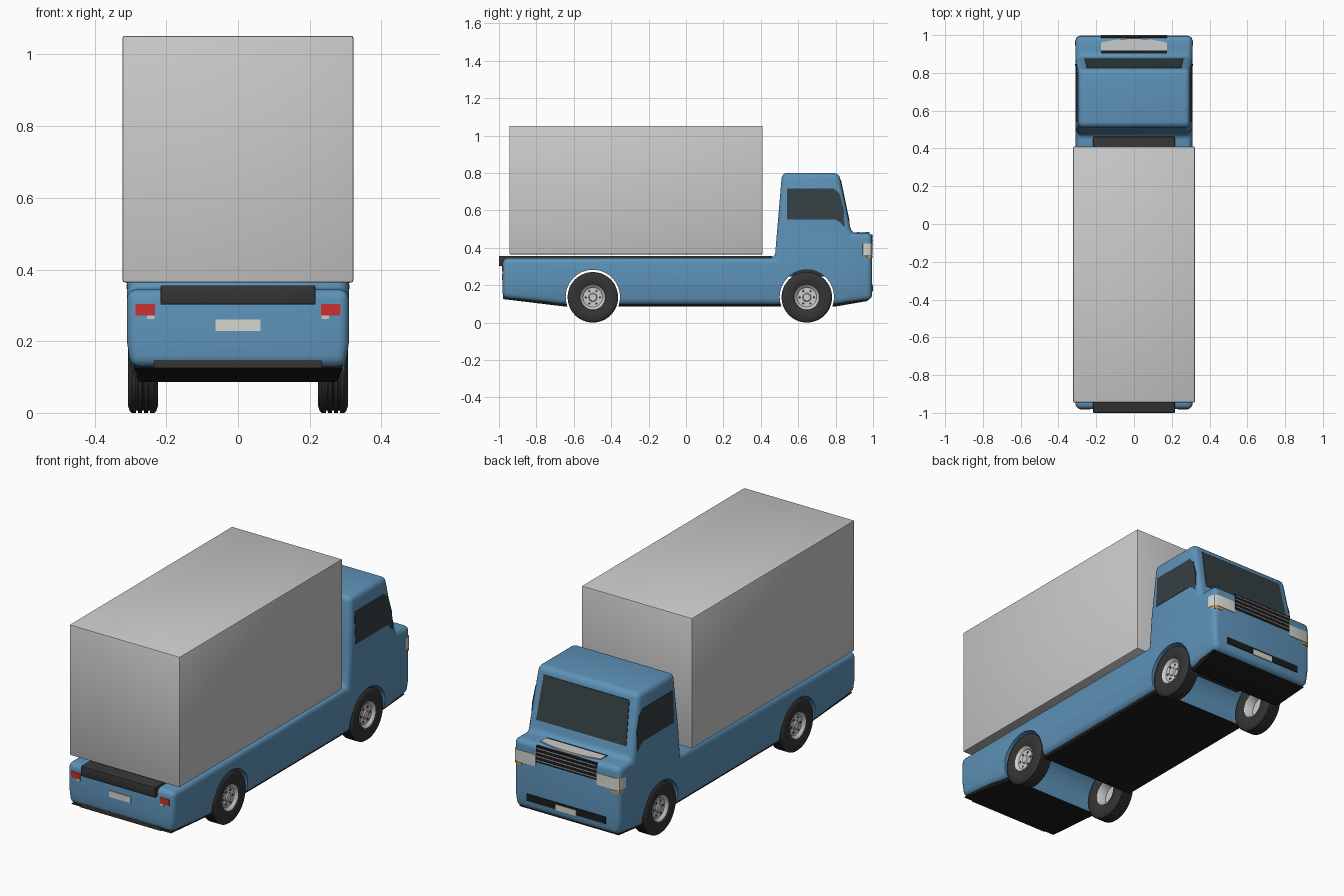
import bpy, bmesh, math
from mathutils import Vector, Matrix

if "Cube" in bpy.data.objects:
    bpy.data.objects.remove(bpy.data.objects["Cube"])

COL = {"blue": (0.11, 0.29, 0.48), "black": (0.012, 0.012, 0.012), "dark": (0.035, 0.035, 0.035),
       "glass": (0.035, 0.05, 0.055), "red": (0.6, 0.03, 0.03), "white": (0.68, 0.68, 0.64),
       "orange": (0.8, 0.35, 0.03)}
mats = {}


def finish(name, bm, col=None):
    bmesh.ops.recalc_face_normals(bm, faces=bm.faces)
    me = bpy.data.meshes.new(name)
    bm.to_mesh(me)
    bm.free()
    ob = bpy.data.objects.new(name, me)
    bpy.context.collection.objects.link(ob)
    if col:
        if col not in mats:
            mats[col] = bpy.data.materials.new(col)
            mats[col].diffuse_color = (*COL[col], 1)
        me.materials.append(mats[col])
    return ob


def prism_bm(pts, vec):
    bm = bmesh.new()
    f = bm.faces.new([bm.verts.new(p) for p in pts])
    r = bmesh.ops.extrude_face_region(bm, geom=[f], use_keep_orig=True)
    bmesh.ops.translate(bm, vec=vec, verts=[v for v in r["geom"] if isinstance(v, bmesh.types.BMVert)])
    return bm


def prism(name, pts, vec, col=None):
    return finish(name, prism_bm(pts, vec), col)


def box(name, x0, x1, y0, y1, z0, z1, col=None, bevel=0):
    bm = prism_bm([(x0, y0, z0), (x1, y0, z0), (x1, y1, z0), (x0, y1, z0)], (0, 0, z1 - z0))
    if bevel:
        bmesh.ops.bevel(bm, geom=bm.edges[:], offset=bevel, segments=2, profile=0.5, affect='EDGES')
    return finish(name, bm, col)


def lathe(name, prof, centre, s, col=None, closed=True):
    bm = bmesh.new()
    vs = [bm.verts.new((s * x, 0, r)) for x, r in prof]
    es = [bm.edges.new(p) for p in zip(vs, vs[1:] + (vs[:1] if closed else []))]
    bmesh.ops.spin(bm, geom=vs + es, cent=(0, 0, 0), axis=(1, 0, 0), angle=2 * math.pi, steps=48)
    bmesh.ops.remove_doubles(bm, verts=bm.verts[:], dist=1e-5)
    bmesh.ops.translate(bm, vec=centre, verts=bm.verts[:])
    return finish(name, bm, col)


def side_x(z):
    # half width of the body at a given height
    if z < 0.2:
        return 0.31 - 0.016 * (0.2 - z) / 0.11
    return 0.31 - 0.014 * max(0, z - 0.5) / 0.3


# body: side profile, rounded all over, then tapered
PROFILE = [(-0.98, 0.345), (-0.98, 0.13), (-0.65, 0.095), (0.80, 0.095), (0.995, 0.122), (0.995, 0.478),
           (0.885, 0.478), (0.818, 0.80), (0.513, 0.80), (0.475, 0.345)]
bm = prism_bm([(-0.31, y, z) for y, z in PROFILE], (0.62, 0, 0))
bmesh.ops.bevel(bm, geom=bm.edges[:], offset=0.028, segments=4, profile=0.5, affect='EDGES')
for h in (0.2, 0.5):
    bmesh.ops.bisect_plane(bm, geom=bm.verts[:] + bm.edges[:] + bm.faces[:],
                           plane_co=(0, 0, h), plane_no=(0, 0, 1))
for v in bm.verts:
    v.co.x *= side_x(v.co.z) / 0.31
body = finish("truck_body", bm, "blue")

# dark underside
under = prism("underside", [(-0.29, y, z) for y, z in
              [(-0.94, 0.14), (-0.972, 0.125), (-0.65, 0.086), (0.80, 0.086), (0.975, 0.116),
               (0.94, 0.14), (0.80, 0.11), (-0.65, 0.11)]], (0.58, 0, 0), "black")
bm = bmesh.new()
bm.from_mesh(under.data)
for v in bm.verts:
    if v.co.z < 0.1:
        v.co.x *= 0.94
bm.to_mesh(under.data)
bm.free()

# wheel tunnels cut through body and underside
WHEELS = {"rear": -0.498, "front": 0.646}
for tag, y in WHEELS.items():
    bm = bmesh.new()
    bmesh.ops.create_cone(bm, cap_ends=True, segments=64, radius1=0.145, radius2=0.145, depth=1,
                          matrix=Matrix.Translation((0, y, 0.137)) @ Matrix.Rotation(math.pi / 2, 4, 'Y'))
    cut = finish(tag + "_arch_cutter", bm)
    cut.hide_render = True
    for ob in (body, under):
        m = ob.modifiers.new("arch", 'BOOLEAN')
        m.operation, m.solver, m.object = 'DIFFERENCE', 'EXACT', cut
        bpy.context.view_layer.objects.active = ob
        bpy.ops.object.modifier_apply(modifier=m.name)
    bpy.data.objects.remove(cut)
box("front_arch_liner", -0.21, 0.21, 0.54, 0.752, 0.245, 0.29, "dark")

# cargo box and its dark carrier frame
box("cargo_box", -0.322, 0.322, -0.945, 0.41, 0.364, 1.052, None, 0.006)
box("carrier_frame", -0.216, 0.216, -1.0, 0.462, 0.302, 0.356, "dark", 0.004)

# wheels: ribbed tyre, dished rim, bolts
tread = []
for g in (0.017, 0, -0.017):
    tread += [(g + 0.003, 0.135), (g + 0.002, 0.128), (g - 0.002, 0.128), (g - 0.003, 0.135)]
TYRE = [(0.034, 0.064), (0.041, 0.078), (0.042, 0.115), (0.037, 0.13), (0.031, 0.135)] + tread + \
       [(-0.031, 0.135), (-0.037, 0.13), (-0.042, 0.115), (-0.041, 0.078), (-0.034, 0.064)]
RIM = [(0.032, 0), (0.032, 0.019), (0.026, 0.023), (0.026, 0.052), (0.034, 0.058), (0.039, 0.066),
       (0.034, 0.069), (-0.034, 0.069), (-0.036, 0.064), (-0.03, 0.059), (0.012, 0.054), (0.012, 0)]
for tag, y in WHEELS.items():
    for side, s in (("right", 1), ("left", -1)):
        n = f"{tag}_{side}_"
        c = Vector((s * 0.265, y, 0.135))
        lathe(n + "tyre", TYRE, c, s, "dark")
        lathe(n + "rim", RIM, c, s, None, False)
        bm = bmesh.new()
        for i in range(6):
            a = i * math.pi / 3
            p = c + Vector((s * 0.026, 0.038 * math.cos(a), 0.038 * math.sin(a)))
            bmesh.ops.create_cone(bm, cap_ends=True, segments=12, radius1=0.006, radius2=0.006, depth=0.004,
                                  matrix=Matrix.Translation(p) @ Matrix.Rotation(math.pi / 2, 4, 'Y'))
        finish(n + "bolts", bm, "dark")

# windscreen, lying on the sloping cab front
def screen_y(z):
    return 0.885 - 0.067 * (z - 0.478) / 0.322 + 0.003


prism("windscreen", [(x, screen_y(z), z) for x, z in
      [(-0.262, 0.54), (0.262, 0.54), (0.25, 0.762), (-0.25, 0.762)]], (0, -0.012, 0), "glass")

# paired parts
for side, s in (("right", 1), ("left", -1)):
    prism(side + "_window", [(s * (side_x(z) + 0.002), y, z) for y, z in
          [(0.54, 0.55), (0.80, 0.55), (0.825, 0.535), (0.848, 0.508), (0.843, 0.61), (0.82, 0.69),
           (0.79, 0.717), (0.54, 0.717)]], (-s * 0.012, 0, 0), "glass")
    prism(side + "_headlight", [(s * x, y, 0.362) for x, y in
          [(0.178, 0.94), (0.178, 0.998), (0.284, 0.998), (0.304, 0.989), (0.312, 0.968), (0.312, 0.945)]],
          (0, 0, 0.062), "white")
    prism(side + "_indicator", [(s * x, y, 0.346) for x, y in
          [(0.26, 0.95), (0.26, 0.997), (0.286, 0.997), (0.304, 0.988), (0.311, 0.968), (0.30, 0.95)]],
          (0, 0, 0.012), "orange")
    a, b = sorted((s * 0.232, s * 0.286))
    box(side + "_tail_light", a, b, -0.983, -0.95, 0.272, 0.304, "red")
    a, b = sorted((s * 0.233, s * 0.254))
    box(side + "_reverse_light", a, b, -0.982, -0.96, 0.262, 0.272)

# number plates and lower trims
box("rear_plate", -0.063, 0.063, -0.984, -0.97, 0.228, 0.26, "white")
box("rear_lower_trim", -0.235, 0.235, -0.978, -0.94, 0.125, 0.147, "dark")
box("front_plate", -0.06, 0.06, 0.98, 1.0, 0.165, 0.195, "white")
box("front_intake", -0.23, 0.23, 0.97, 0.998, 0.168, 0.205, "black")

# grille with bars, and bonnet vent with curved trim
box("grille", -0.176, 0.176, 0.94, 0.997, 0.385, 0.472, "black")
for i in range(4):
    z = 0.396 + i * 0.021
    box(f"grille_bar_{i + 1}", -0.174, 0.174, 0.985, 1.0, z, z + 0.004)
box("bonnet_vent", -0.176, 0.176, 0.903, 0.925, 0.47, 0.481, "black")
arc = [(x / 50 * 0.175, 0.982 - 0.022 * (x / 50) ** 2) for x in range(50, -51, -10)]
prism("bonnet_trim", [(x, y, 0.47) for x, y in [(-0.175, 0.918), (0.175, 0.918)] + arc], (0, 0, 0.013))

# smooth shading with sharp edges kept
for ob in bpy.context.scene.objects:
    ob.select_set(True)
bpy.context.view_layer.objects.active = body
bpy.ops.object.shade_smooth_by_angle(angle=math.radians(35))

for m in bpy.data.materials:
    if m.users and not m.is_grease_pencil:
        m.use_nodes = True
        m.node_tree.nodes["Principled BSDF"].inputs["Base Color"].default_value = m.diffuse_color
